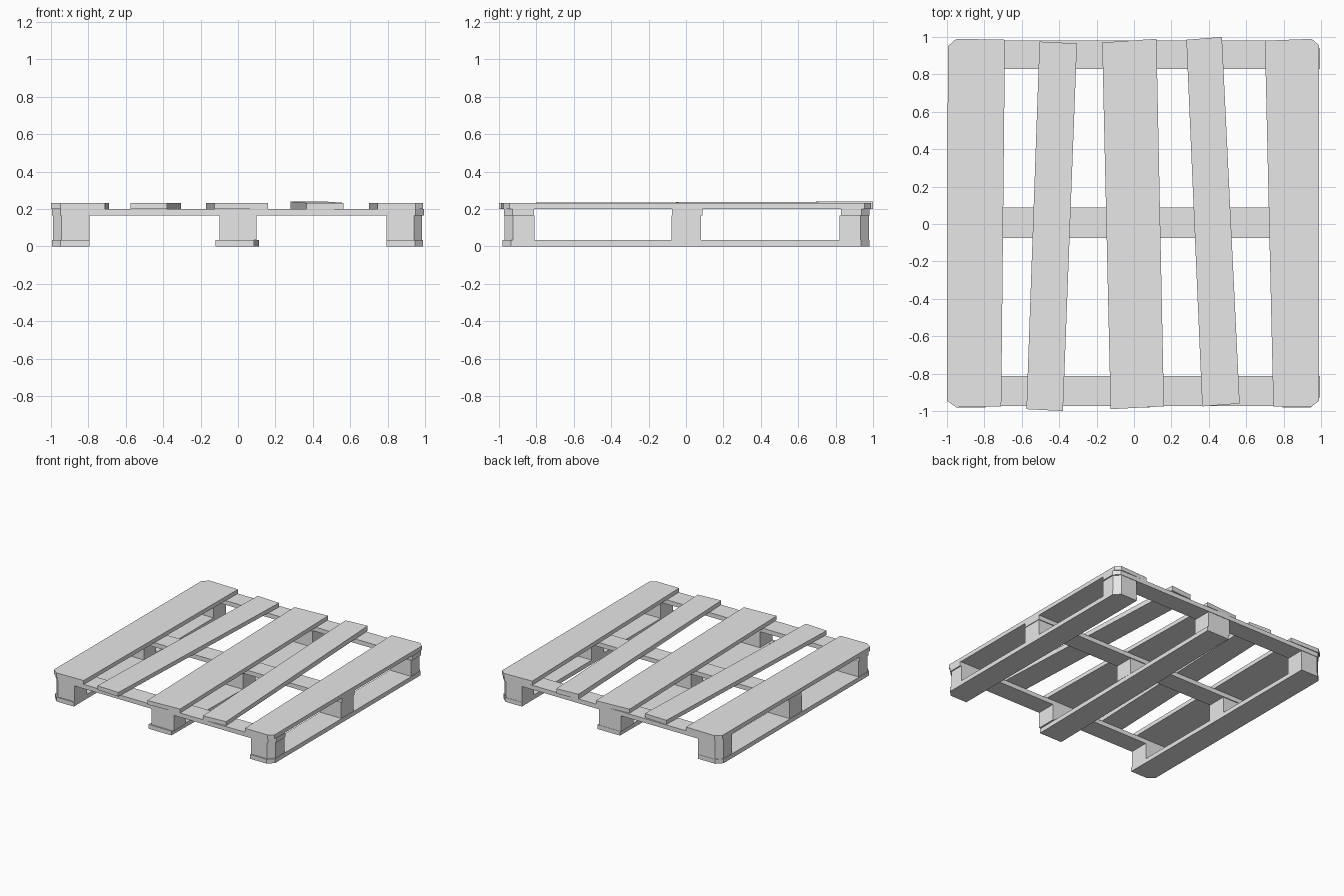
import bpy, bmesh

if "Cube" in bpy.data.objects:
    bpy.data.objects.remove(bpy.data.objects["Cube"])

wood = bpy.data.materials.new("pale grey wood")
wood.diffuse_color = (0.8, 0.8, 0.8, 1)
wood.use_nodes = True
wood.node_tree.nodes["Principled BSDF"].inputs["Base Color"].default_value = wood.diffuse_color


def board(name, outline, z0, z1, lift=0.0):
    """Extrude a counter-clockwise outline; lift raises the top at the back end."""
    bm = bmesh.new()
    low = [bm.verts.new((x, y, z0)) for x, y in outline]
    high = [bm.verts.new((x, y, z1 + (lift if y > 0 else 0))) for x, y in outline]
    n = len(outline)
    bm.faces.new(low[::-1])
    bm.faces.new(high)
    for i in range(n):
        j = (i + 1) % n
        bm.faces.new((low[i], low[j], high[j], high[i]))
    me = bpy.data.meshes.new(name)
    bm.to_mesh(me)
    bm.free()
    me.materials.append(wood)
    ob = bpy.data.objects.new(name, me)
    bpy.context.collection.objects.link(ob)
    return ob


def rect(x0, x1, y0, y1, cut="", c=0.045):
    """Rectangle outline with chosen corners (sw, se, ne, nw) cut off."""
    pts = []
    for key, x, y, first, second in (
        ("sw", x0, y0, (0, c), (c, 0)), ("se", x1, y0, (-c, 0), (0, c)),
        ("ne", x1, y1, (0, -c), (-c, 0)), ("nw", x0, y1, (c, 0), (0, -c)),
    ):
        if key in cut.split():
            pts += [(x + first[0], y + first[1]), (x + second[0], y + second[1])]
        else:
            pts.append((x, y))
    return pts


# Top deck boards, slightly crooked
Z0, Z1 = 0.2, 0.233
board("deck_board_left", [(-1, -0.945), (-0.95, -0.98), (-0.71, -0.975),
                          (-0.69, 0.985), (-0.95, 0.99), (-0.995, 0.95)], Z0, Z1)
board("deck_board_inner_left", [(-0.575, -0.99), (-0.38, -1.0), (-0.305, 0.965), (-0.505, 0.975)], Z0, Z1)
board("deck_board_middle", [(-0.125, -0.99), (0.16, -0.975), (0.12, 0.99), (-0.17, 0.97)], Z0, Z1)
board("deck_board_inner_right", [(0.365, -0.975), (0.565, -0.96), (0.47, 1.0), (0.28, 0.985)], Z0, Z1, 0.007)
board("deck_board_right", [(0.745, -0.975), (0.95, -0.975), (0.99, -0.945),
                           (0.99, 0.955), (0.95, 0.99), (0.70, 0.98)], Z0, Z1)

# Cross boards under the deck
board("cross_board_front", rect(-0.995, 0.995, -0.972, -0.812, "sw se"), 0.165, 0.2)
board("cross_board_middle", rect(-0.99, 0.99, -0.075, 0.087), 0.165, 0.2)
board("cross_board_back", rect(-0.995, 0.995, 0.83, 0.982, "ne nw"), 0.165, 0.2)

# Bottom runners
board("runner_left", rect(-0.995, -0.795, -0.98, 0.98, "sw nw"), 0, 0.035)
board("runner_middle", [(-0.12, -0.98), (0.085, -0.98), (0.112, 0.98), (-0.09, 0.98)], 0, 0.035)
board("runner_right", rect(0.795, 0.99, -0.98, 0.98, "se ne"), 0, 0.035)

# Nine spacer blocks
rows = (("front", -0.97, -0.81), ("middle", -0.078, 0.08), ("back", 0.82, 0.978))
cols = (("left", -0.99, -0.795), ("middle", -0.1, 0.1), ("right", 0.795, 0.985))
cuts = {("front", "left"): "sw", ("front", "right"): "se",
        ("back", "left"): "nw", ("back", "right"): "ne"}
for row, y0, y1 in rows:
    for col, x0, x1 in cols:
        board(f"block_{row}_{col}", rect(x0, x1, y0, y1, cuts.get((row, col), "")), 0.035, 0.165)
